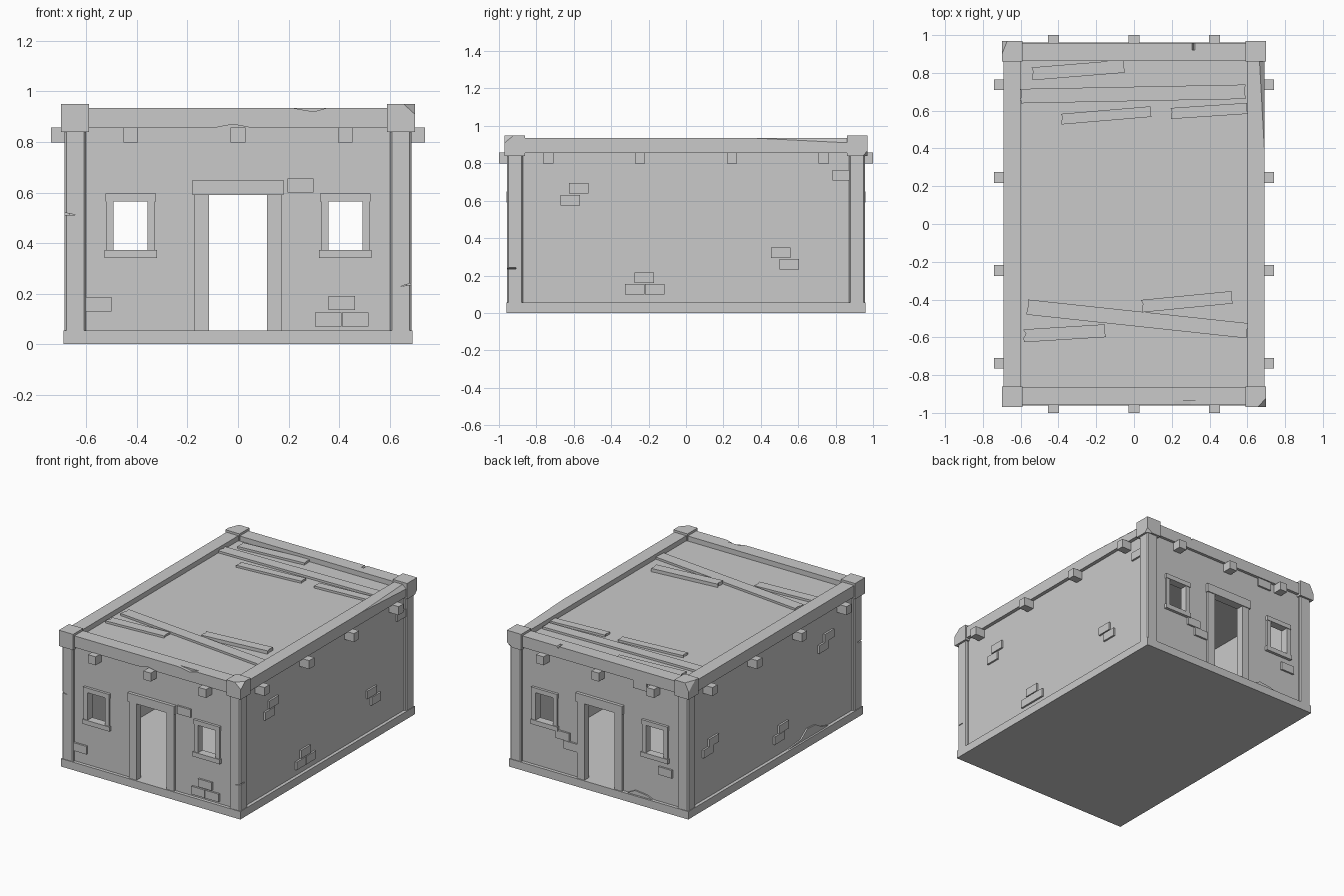
import bpy, bmesh, random
from mathutils import Vector

random.seed(4)
if "Cube" in bpy.data.objects:
    bpy.data.objects.remove(bpy.data.objects["Cube"], do_unlink=True)

stone = bpy.data.materials.new("plain_grey")
stone.use_nodes = True
GREY = (0.59, 0.59, 0.59, 1)
stone.diffuse_color = GREY
stone.node_tree.nodes["Principled BSDF"].inputs["Base Color"].default_value = GREY

WALL_X, WALL_Y = 0.667, 0.937   # outer wall planes
BASE_TOP, ROOF = 0.055, 0.9


def finish(name, bm):
    bmesh.ops.recalc_face_normals(bm, faces=bm.faces)
    mesh = bpy.data.meshes.new(name)
    bm.to_mesh(mesh)
    bm.free()
    mesh.materials.append(stone)
    obj = bpy.data.objects.new(name, mesh)
    bpy.context.collection.objects.link(obj)
    return obj


def box(name, x0, x1, y0, y1, z0, z1, bevel=0):
    """Axis-aligned box; bevel softens its upright edges."""
    bm = bmesh.new()
    bmesh.ops.create_cube(bm, size=1)
    lo, hi = Vector((x0, y0, z0)), Vector((x1, y1, z1))
    for v in bm.verts:
        v.co = [lo[i] if v.co[i] < 0 else hi[i] for i in range(3)]
    if bevel:
        upright = [e for e in bm.edges if abs(e.verts[0].co.z - e.verts[1].co.z) > 0.01]
        bmesh.ops.bevel(bm, geom=upright, offset=bevel, segments=1, affect="EDGES")
    return finish(name, bm)


def prism(name, outline, axis, lo, hi):
    """Extrude a 2D outline along the given axis index."""
    def place(p, d):
        co = list(p)
        co.insert(axis, d)
        return co
    bm = bmesh.new()
    face = bm.faces.new([bm.verts.new(place(p, lo)) for p in outline])
    ext = bmesh.ops.extrude_face_region(bm, geom=[face])["geom"]
    for v in ext:
        if isinstance(v, bmesh.types.BMVert):
            v.co[axis] = hi
    return finish(name, bm)


def carve(obj, cutters):
    """Subtract the cutters from obj, then discard them."""
    for cutter in cutters:
        cutter.hide_render = True
        mod = obj.modifiers.new("cut", "BOOLEAN")
        mod.operation, mod.solver, mod.object = "DIFFERENCE", "EXACT", cutter
        bpy.context.view_layer.objects.active = obj
        bpy.ops.object.modifier_apply(modifier=mod.name)
        bpy.data.objects.remove(cutter, do_unlink=True)


def chip(obj, point, normal):
    """Slice off everything beyond a plane and cap the cut."""
    bm = bmesh.new()
    bm.from_mesh(obj.data)
    bmesh.ops.bisect_plane(bm, geom=bm.verts[:] + bm.edges[:] + bm.faces[:],
                           plane_co=point, plane_no=normal, clear_outer=True)
    bmesh.ops.holes_fill(bm, edges=[e for e in bm.edges if e.is_boundary])
    bmesh.ops.recalc_face_normals(bm, faces=bm.faces)
    bm.to_mesh(obj.data)
    bm.free()


def on_wall(name, side, u0, u1, z0, z1, depth=0.013):
    """Box lying on a wall; u runs along x (front, back) or y (right, left)."""
    plane = WALL_Y if side in ("front", "back") else WALL_X
    sign = -1 if side in ("front", "left") else 1
    a, b = sorted((sign * (plane - 0.01), sign * (plane + depth)))
    if side in ("front", "back"):
        return box(name, u0, u1, a, b, z0, z1)
    return box(name, a, b, u0, u1, z0, z1)


# Plinth and hollow wall shell with door and window openings running through
box("plinth", -0.69, 0.69, -0.96, 0.96, 0, BASE_TOP)
shell = box("walls_and_roof", -WALL_X, WALL_X, -WALL_Y, WALL_Y, BASE_TOP - 0.01, ROOF)
carve(shell, [box("room_cutter", -0.63, 0.63, -0.9, 0.9, 0, 0.85),
              box("door_cutter", -0.115, 0.115, -2, 2, 0, 0.59)]
      + [box("window_cutter", s * 0.425 - 0.067, s * 0.425 + 0.067, -2, 2, 0.372, 0.565)
         for s in (-1, 1)])

# Door and window surrounds on both ends
for side in ("front", "back"):
    on_wall("door_lintel_" + side, side, -0.18, 0.18, 0.59, 0.65, 0.022)
    for s in (-1, 1):
        u0, u1 = sorted((s * 0.115, s * 0.173))
        on_wall("door_jamb_" + side, side, u0, u1, BASE_TOP, 0.59, 0.016)
        c = s * 0.425
        on_wall("window_lintel_" + side, side, c - 0.1, c + 0.1, 0.565, 0.597, 0.018)
        on_wall("window_sill_" + side, side, c - 0.104, c + 0.104, 0.34, 0.372, 0.02)
        for t in (-1, 1):
            u0, u1 = sorted((c + t * 0.067, c + t * 0.097))
            on_wall("window_jamb_" + side, side, u0, u1, 0.372, 0.565, 0.014)

# Corner columns and cap blocks
columns, caps = {}, {}
for sx in (-1, 1):
    for sy in (-1, 1):
        x0, x1 = sorted((sx * 0.601, sx * 0.686))
        y0, y1 = sorted((sy * 0.872, sy * 0.956))
        columns[sx, sy] = box("corner_column", x0, x1, y0, y1, BASE_TOP, 0.86, 0.008)
        x0, x1 = sorted((sx * 0.59, sx * 0.7))
        y0, y1 = sorted((sy * 0.86, sy * 0.97))
        caps[sx, sy] = box("corner_cap", x0, x1, y0, y1, 0.84, 0.95)

# Broken corners on the caps
chip(caps[1, -1], (0.7, -0.945, 0.93), (1, -0.9, 1.1))
chip(caps[-1, 1], (-0.7, 0.91, 0.94), (-1, 0.4, 0.5))
chip(caps[1, 1], (0.69, 0.97, 0.86), (0.6, 1, -0.9))

# Cracks in the front columns
carve(columns[-1, -1], [prism("crack_cutter", [(-0.7, 0.523), (-0.645, 0.512), (-0.7, 0.512)],
                              1, -0.97, -0.91)])
carve(columns[1, -1], [prism("crack_cutter", [(0.7, 0.246), (0.64, 0.228), (0.7, 0.238)],
                             1, -0.97, -0.91)])

# Parapet beams, with chipped edges
beams = {}
for s, ends in ((-1, ("front", "left")), (1, ("back", "right"))):
    y0, y1 = sorted((s * 0.862, s * 0.957))
    beams[ends[0]] = box("parapet_" + ends[0], -0.6, 0.6, y0, y1, 0.855, 0.935)
    x0, x1 = sorted((s * 0.6, s * 0.692))
    beams[ends[1]] = box("parapet_" + ends[1], x0, x1, -0.87, 0.87, 0.855, 0.935)
carve(beams["front"], [
    prism("chip_cutter", [(0.2, 0.937), (0.3, 0.92), (0.36, 0.937)], 1, -0.97, -0.935),
    prism("chip_cutter", [(-0.11, 0.853), (-0.02, 0.87), (0.07, 0.853)], 1, -0.97, -0.937)])
carve(beams["back"], [
    prism("chip_cutter", [(0.305, 0.937), (0.315, 0.92), (0.325, 0.937)], 1, 0.92, 0.97)])
chip(beams["right"], (0.692, 0.36, 0.935), (1, 0.055, 1.1))

# Joist ends sticking out under the parapet
for s in (-1, 1):
    for x in (-0.425, 0, 0.425):
        y0, y1 = sorted((s * 0.93, s * 1.0))
        box("joist_end", x - 0.029, x + 0.029, y0, y1, 0.798, 0.857)
    for y in (-0.737, -0.246, 0.246, 0.737):
        x0, x1 = sorted((s * 0.66, s * 0.74))
        box("joist_end", x0, x1, y - 0.028, y + 0.028, 0.798, 0.857)

# Exposed bricks: lower corner (u, z) on each wall
bricks = {
    "front": [(0.305, 0.07), (0.412, 0.07), (0.358, 0.135), (-0.605, 0.13), (0.195, 0.6)],
    "right": [(-0.625, 0.638), (-0.67, 0.575), (-0.275, 0.16), (-0.325, 0.098),
              (-0.22, 0.098), (0.455, 0.295), (0.5, 0.232), (0.783, 0.708)],
    "back": [(0.235, 0.29), (0.175, 0.232), (-0.555, 0.245), (-0.36, 0.798)],
    "left": [(0.61, 0.405), (0.67, 0.352), (-0.16, 0.205), (-0.11, 0.147),
             (-0.66, 0.65), (-0.6, 0.594)],
}
for side, spots in bricks.items():
    for u, z in spots:
        on_wall("brick_" + side, side, u, u + 0.104, z, z + 0.056)

# Ragged plaster remnants at the wall foot
prism("plaster_left", [(-0.1, 0.05), (-0.3, 0.07), (-0.37, 0.12), (-0.46, 0.115),
                       (-0.52, 0.08), (-0.62, 0.05)], 0, -WALL_X - 0.01, -WALL_X + 0.01)
prism("plaster_back", [(-0.2, 0.05), (-0.27, 0.085), (-0.36, 0.075), (-0.42, 0.05)],
      1, WALL_Y - 0.01, WALL_Y + 0.01)

# Loose roof planks: start, end, width, lift
planks = [
    ((-0.54, 0.795), (-0.05, 0.835), 0.068, 0),
    ((-0.6, 0.677), (0.59, 0.7), 0.076, 0),
    ((-0.385, 0.555), (0.09, 0.595), 0.056, 0),
    ((0.195, 0.585), (0.6, 0.612), 0.058, 0),
    ((-0.565, -0.44), (0.6, -0.565), 0.08, 0),
    ((0.04, -0.435), (0.52, -0.388), 0.066, 0.008),
    ((-0.585, -0.592), (-0.15, -0.565), 0.068, 0),
]
for start, end, width, lift in planks:
    a, b = Vector(start), Vector(end)
    along = (b - a).normalized()
    side = Vector((-along.y, along.x)) * width / 2
    notch = along * random.uniform(0.005, 0.015)
    outline = [a - side, b - side, b - side * 0.2 - notch * 0.4, b + side, a + side,
               a + side * 0.3 + notch, a - side * 0.3]
    prism("roof_plank", outline, 2, ROOF - 0.005, ROOF + 0.015 + lift)
